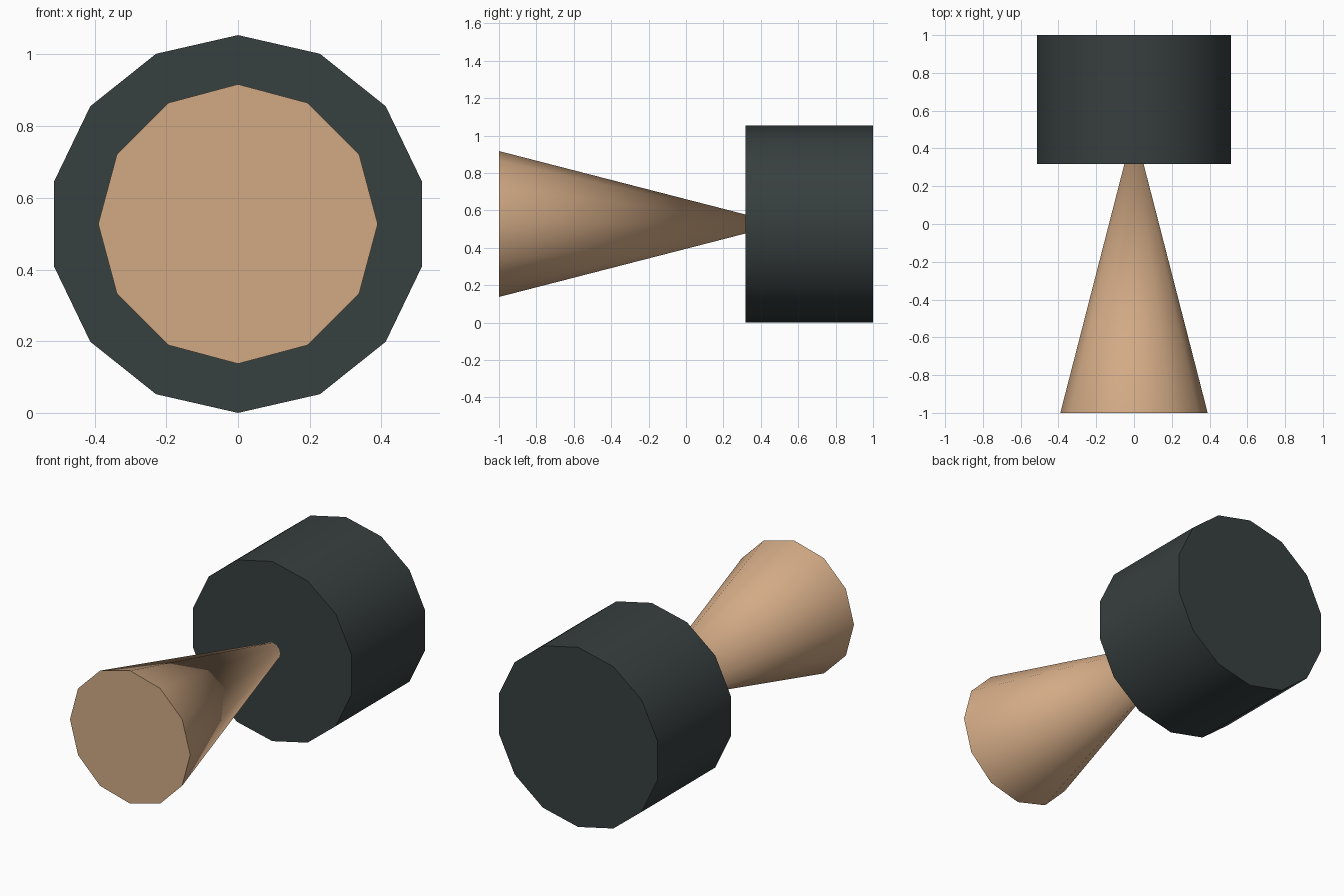
import bpy
import math

if "Cube" in bpy.data.objects:
    bpy.data.objects.remove(bpy.data.objects["Cube"])

MID_Z = 0.527


def material(name, rgb):
    mat = bpy.data.materials.new(name)
    mat.diffuse_color = (*rgb, 1.0)
    mat.use_nodes = True
    mat.node_tree.nodes["Principled BSDF"].inputs["Base Color"].default_value = mat.diffuse_color
    return mat


def lathe_part(name, sides, y_front, y_back, r_front, r_back, mat):
    """Solid of regular section lying along y, with a corner pointing up."""
    bpy.ops.mesh.primitive_cone_add(
        vertices=sides, radius1=r_back, radius2=r_front,
        depth=y_back - y_front, end_fill_type='NGON',
        location=(0, (y_front + y_back) / 2, MID_Z),
        rotation=(math.pi / 2, 0, 0))
    obj = bpy.context.object
    obj.name = name
    obj.data.materials.append(mat)
    # Smooth sides, crisp end caps
    bpy.ops.object.shade_smooth_by_angle(angle=math.radians(40))
    return obj


tan = material("tan", (0.645, 0.402, 0.235))
charcoal = material("dark_slate", (0.039, 0.050, 0.050))

# Thick drum at the back
lathe_part("drum", 14, 0.318, 1.0, 0.527, 0.527, charcoal)

# Cone flaring to the front, its tip buried in the drum
lathe_part("cone", 12, -1.0, 0.515, 0.39, 0.0, tan)
